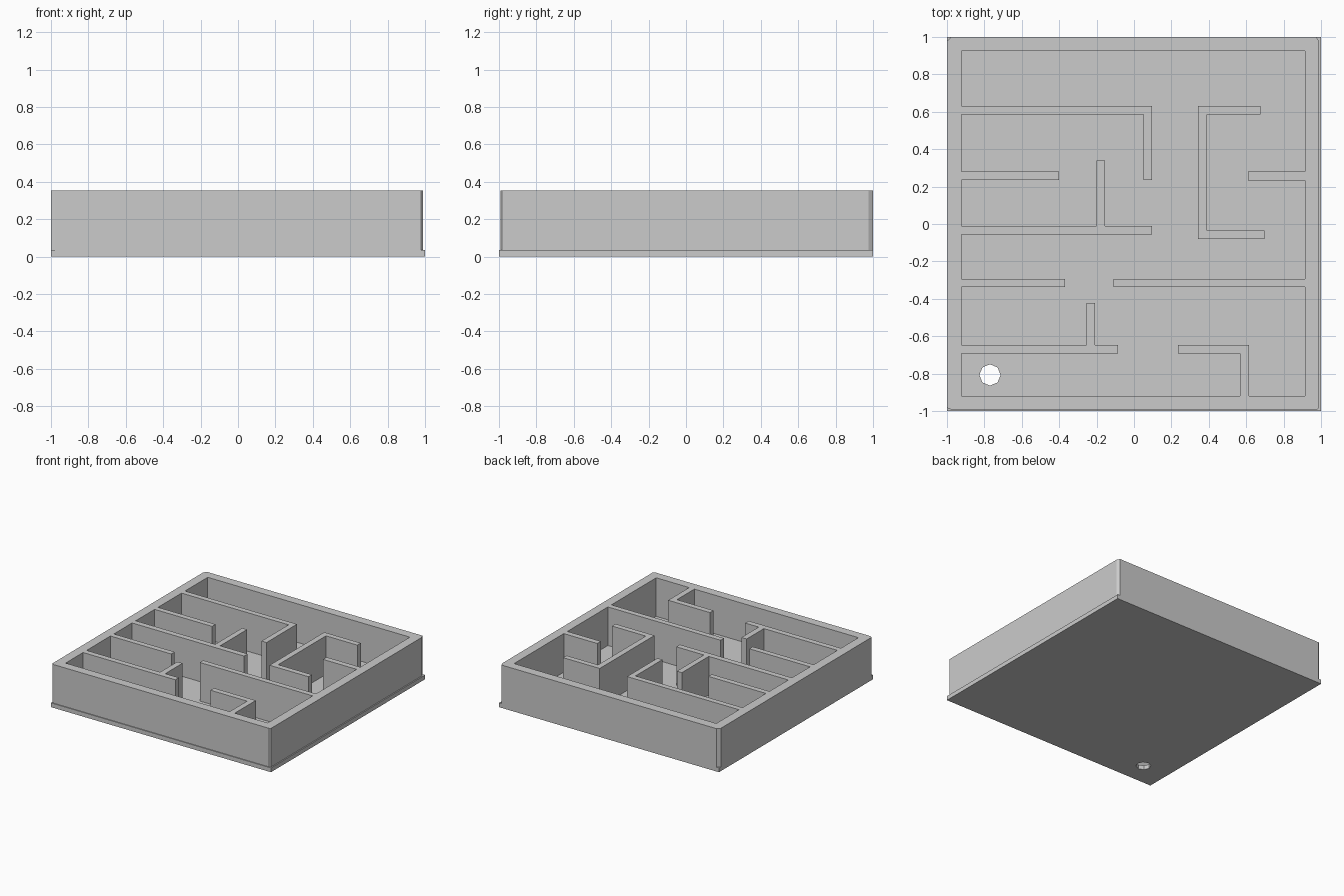
import bpy
from math import cos, sin, pi

if "Cube" in bpy.data.objects:
    bpy.data.objects.remove(bpy.data.objects["Cube"])


def slab(name, loops, z0, z1):
    """Fill nested 2D outlines (inner loops become holes) and extrude from z0 to z1."""
    cu = bpy.data.curves.new(name, 'CURVE')
    cu.dimensions = '2D'
    cu.fill_mode = 'BOTH'
    cu.extrude = (z1 - z0) / 2
    for pts in loops:
        sp = cu.splines.new('POLY')
        sp.points.add(len(pts) - 1)
        for p, (x, y) in zip(sp.points, pts):
            p.co = (x, y, 0, 1)
        sp.use_cyclic_u = True
    ob = bpy.data.objects.new(name, cu)
    bpy.context.collection.objects.link(ob)
    ob.location.z = (z0 + z1) / 2
    bpy.ops.object.select_all(action='DESELECT')
    ob.select_set(True)
    bpy.context.view_layer.objects.active = ob
    bpy.ops.object.convert(target='MESH')
    ob = bpy.context.object
    ob.name = name
    bpy.ops.object.shade_flat()
    return ob


def finger(x0, x1, top, bottom):
    """Straight partition sticking out from a side wall."""
    return [(x0, top), (x1, top), (x1, bottom), (x0, bottom)]


# base plate with an eight-sided drop hole
square = [(-1, -1), (1, -1), (1, 1), (-1, 1)]
hole = [(-0.77 + 0.057 * cos(i * pi / 4), -0.807 + 0.057 * sin(i * pi / 4))
        for i in range(8)]
slab("base_plate", [square, hole], 0, 0.035)

# outer wall outline with clipped corners
outer = [(-0.975, -0.993), (0.978, -0.993), (0.99, -0.983), (0.99, 0.977),
         (0.975, 1), (-0.977, 1), (-1, 0.977), (-1, -0.983)]

# inner outline, down the left side: partitions rooted in the left wall
L, R = -0.923, 0.915
left = [(L, 0.925)]
left += [(L, 0.63), (0.095, 0.63), (0.095, 0.235), (0.05, 0.235), (0.05, 0.585), (L, 0.585)]
left += finger(L, -0.40, 0.28, 0.235)
left += [(L, -0.01), (-0.20, -0.01), (-0.20, 0.34), (-0.155, 0.34),
         (-0.155, -0.01), (0.095, -0.01), (0.095, -0.057), (L, -0.057)]
left += finger(L, -0.37, -0.293, -0.338)
left += [(L, -0.647), (-0.255, -0.647), (-0.255, -0.423), (-0.208, -0.423),
         (-0.208, -0.647), (-0.085, -0.647), (-0.085, -0.693), (L, -0.693)]
left += [(L, -0.92)]

# along the front and up the right side
right = [(0.568, -0.92), (0.568, -0.693), (0.235, -0.693), (0.235, -0.647),
         (0.615, -0.647), (0.615, -0.92), (R, -0.92)]
right += finger(R, -0.11, -0.338, -0.293)
right += finger(R, 0.61, 0.233, 0.28)
right += [(R, 0.925)]

# free-standing C-shaped partition
island = [(0.343, 0.63), (0.675, 0.63), (0.675, 0.585), (0.39, 0.585),
          (0.39, -0.035), (0.697, -0.035), (0.697, -0.08), (0.343, -0.08)]

slab("maze_walls", [outer, left + right], 0.035, 0.352)
slab("island_wall", [island], 0.035, 0.352)
